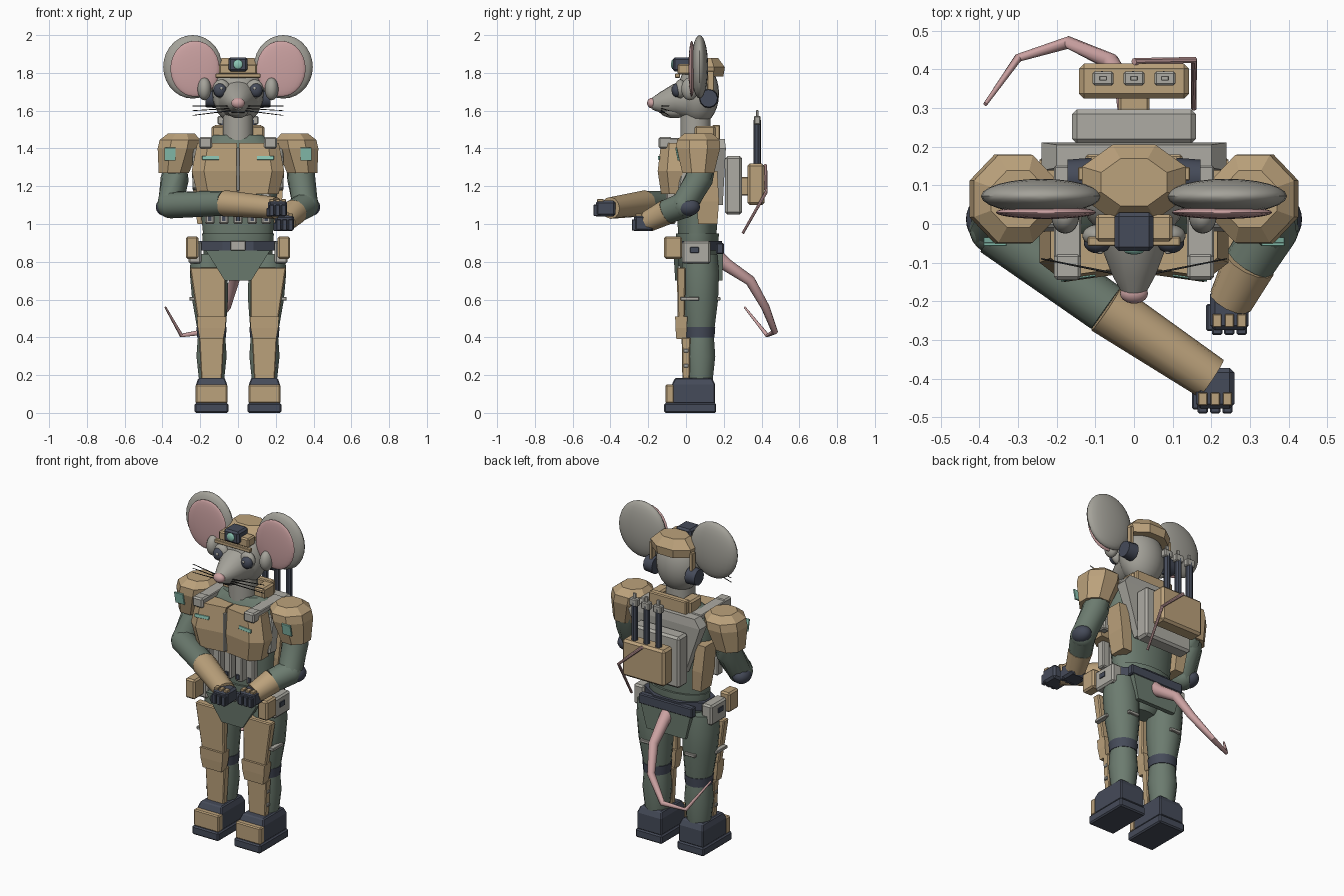
import bpy, bmesh
from math import cos, sin, pi, tau, radians
from mathutils import Vector

default_cube = bpy.data.objects.get("Cube")
if default_cube:
    bpy.data.objects.remove(default_cube, do_unlink=True)


def material(name, *rgb):
    mat = bpy.data.materials.new(name)
    mat.use_nodes = True
    mat.diffuse_color = (*rgb, 1)
    mat.node_tree.nodes["Principled BSDF"].inputs["Base Color"].default_value = (*rgb, 1)
    return mat


tan_armour = material("tan armour", .5, .36, .2)
green_cloth = material("grey green cloth", .15, .2, .16)
grey_gear = material("light grey gear", .42, .41, .37)
grey_fur = material("grey fur", .37, .36, .32)
dark_slate = material("dark slate", .06, .07, .1)
pink_skin = material("pink skin", .6, .36, .36)
teal_light = material("teal light", .27, .58, .47)
black_line = material("black line", .02, .02, .02)


def finish(bm, name, mat, bevel=0, smooth=False):
    """Turn a bmesh into a finished object."""
    bmesh.ops.recalc_face_normals(bm, faces=bm.faces)
    mesh = bpy.data.meshes.new(name)
    bm.to_mesh(mesh)
    bm.free()
    part = bpy.data.objects.new(name, mesh)
    bpy.context.collection.objects.link(part)
    mesh.materials.append(mat)
    if smooth:
        bpy.ops.object.select_all(action='DESELECT')
        part.select_set(True)
        bpy.context.view_layer.objects.active = part
        bpy.ops.object.shade_smooth_by_angle(angle=radians(40))
    if bevel:
        modifier = part.modifiers.new("Bevel", 'BEVEL')
        modifier.width, modifier.segments = bevel, 1
    return part


def skin(name, mat, rings, **options):
    """Join rings of points into a closed surface."""
    bm = bmesh.new()
    loops = [[bm.verts.new(point) for point in ring] for ring in rings]
    for low, high in zip(loops, loops[1:]):
        for i in range(len(low)):
            bm.faces.new((low[i - 1], low[i], high[i], high[i - 1]))
    bm.faces.new(loops[0])
    bm.faces.new(loops[-1])
    return finish(bm, name, mat, **options)


def polygon(sides):
    """Regular outline whose flats touch the unit circle."""
    angles = [tau * (i + .5) / sides for i in range(sides)]
    return [(cos(a) / cos(pi / sides), sin(a) / cos(pi / sides)) for a in angles]


square, octagon, circle = polygon(4), polygon(8), polygon(16)


def loft(name, mat, centre, levels, outline=square, depth=1, lean=0, **options):
    """Stack an outline at levels of (height, half width); lean shifts the top sideways."""
    bottom, top = levels[0][0], levels[-1][0]
    rings = []
    for z, r in levels:
        middle = centre[0] + lean * (z - bottom) / (top - bottom)
        rings.append([(middle + x * r, centre[1] + y * r * depth, z) for x, y in outline])
    return skin(name, mat, rings, **options)


def limb(name, mat, points, start, end, sides=12):
    """Round tube through points, tapering from the start radius to the end radius."""
    points = [Vector(p) for p in points]
    last = len(points) - 1
    rings = []
    for i, p in enumerate(points):
        along = (points[min(i + 1, last)] - points[max(i - 1, 0)]).normalized()
        across = along.cross(Vector((.3, .2, 1))).normalized()
        up = along.cross(across)
        r = start + (end - start) * i / last
        rings.append([p + r * (across * x + up * y) for x, y in polygon(sides)])
    return skin(name, mat, rings, smooth=True)


def box(name, mat, centre, size, turn=(0, 0, 0)):
    """Box with lightly cut edges."""
    bm = bmesh.new()
    bmesh.ops.create_cube(bm, size=1)
    bmesh.ops.scale(bm, vec=size, verts=bm.verts)
    part = finish(bm, name, mat, bevel=min(size) / 7)
    part.location, part.rotation_euler = centre, turn
    return part


def ball(name, mat, centre, radii):
    bm = bmesh.new()
    bmesh.ops.create_uvsphere(bm, u_segments=24, v_segments=14, radius=1)
    bmesh.ops.scale(bm, vec=radii, verts=bm.verts)
    part = finish(bm, name, mat, smooth=True)
    part.location = centre
    return part


# Trunk, hips and belt
body = Vector((0, .06))
loft("torso", green_cloth, body, [(.9, .18), (1.1, .2), (1.3, .22), (1.4, .22), (1.47, .13)], circle, .55, smooth=True)
loft("hips", green_cloth, body, [(.7, .09), (.8, .18), (.95, .19)], circle, .6, smooth=True)
loft("front_flap", green_cloth, (0, -.05), [(.7, .07), (.86, .17)], depth=.1)
loft("back_flap", green_cloth, (0, .18), [(.7, .13), (.86, .17)], depth=.1)
loft("belt", dark_slate, body, [(.86, .2), (.91, .2)], octagon, .65)
box("back_belt", dark_slate, (0, .18, .87), (.36, .04, .06))
box("buckle", grey_gear, (0, -.075, .885), (.08, .02, .05))
box("chest_seam", grey_gear, (0, -.125, 1.29), (.014, .02, .23))
for i in range(-2, 3):
    box("magazine", grey_gear, (i * .075, -.08, 1.09), (.05, .05, .18))
    box("magazine_tab", dark_slate, (i * .075, -.107, 1.03), (.02, .01, .03))

# Neck, head and snout
loft("neck", grey_fur, (0, .05), [(1.4, .08), (1.6, .08)], circle, smooth=True)
box("collar_back", tan_armour, (0, .16, 1.48), (.25, .04, .09))
ball("head", grey_fur, (0, .065, 1.69), (.135, .11, .165))
limb("snout", grey_fur, [(0, .02, 1.66), (0, -.06, 1.655), (0, -.13, 1.64), (0, -.18, 1.635)], .11, .03, 18)
ball("jaw", grey_fur, (0, -.06, 1.6), (.055, .08, .04))
ball("nose", pink_skin, (0, -.18, 1.64), (.036, .026, .028))
box("mouth", black_line, (0, -.125, 1.59), (.07, .03, .006))

# Cap and head lamp
loft("cap", tan_armour, (0, .108), [(1.78, .125), (1.83, .135), (1.88, .085)], octagon, .72)
box("cap_brow", tan_armour, (0, -.01, 1.82), (.2, .07, .055))
box("cap_visor", tan_armour, (0, -.045, 1.785), (.24, .025, .022))
lamp = Vector((0, -.02, 1.845))
box("lamp", dark_slate, lamp, (.1, .1, .075))
ball("lamp_lens", teal_light, lamp + Vector((0, -.05, 0)), (.025, .009, .025))

# Backpack with launch tubes
loft("back_harness", grey_gear, (0, .175), [(1.1, .13), (1.4, .24), (1.45, .2)], depth=.15)
box("pack_frame", grey_gear, (0, .252, 1.205), (.32, .09, .31))
box("pack_link", tan_armour, (0, .31, 1.2), (.08, .04, .1))
box("pack_box", tan_armour, (0, .37, 1.21), (.285, .09, .22))
for i in (-1, 0, 1):
    tube = Vector((i * .08, .377, 1.55))
    limb("launch_tube", dark_slate, [tube - Vector((0, 0, .25)), tube], .018, .018, 8)
    box("tube_cap", grey_gear, tube, (.055, .036, .045))
    box("tube_pin", grey_gear, tube + Vector((0, 0, .035)), (.02, .012, .035))

# Cable and tail
limb("cable", pink_skin, [(0, .42, 1.31), (.155, .425, 1.17), (.155, .3, .95)], .009, .007, 8)
limb("tail", pink_skin, [(0, .16, .83), (0, .22, .78), (-.02, .34, .7), (-.06, .42, .56),
                         (-.17, .47, .43), (-.3, .43, .41), (-.385, .31, .56)], .038, .005)

chest_outline = [(.005, -.125), (.18, -.15), (.245, -.1), (.245, -.02), (.005, -.04)]

for side, word in ((1, "left_"), (-1, "right_")):
    # Ears, eyes, headset and whiskers
    ball(word + "ear", grey_fur, (side * .24, .072, 1.832), (.156, .045, .168))
    ball(word + "inner_ear", pink_skin, (side * .228, .03, 1.822), (.13, .017, .148))
    ball(word + "ear_root", grey_fur, (side * .178, .02, 1.715), (.036, .045, .06))
    ball(word + "eye_rim", grey_fur, (side * .088, -.03, 1.715), (.046, .03, .05))
    ball(word + "eye", dark_slate, (side * .095, -.048, 1.708), (.035, .028, .037))
    ball(word + "eye_glint", grey_gear, (side * .088, -.073, 1.718), (.008, .005, .008))
    limb(word + "headphone", dark_slate, [(side * .11, .12, 1.665), (side * .172, .12, 1.665)], .05, .045)
    box(word + "headset_strap", tan_armour, (side * .135, .13, 1.75), (.02, .035, .12))
    for i in range(3):
        tip = Vector((side * .24, -.09, 1.575 + i * .025))
        limb(word + "whisker", black_line, [(side * .04, -.13, 1.6 + i * .012), tip], .0025, .0015, 4)

    # Collar, chest armour and straps
    box(word + "collar", tan_armour, (side * .105, .1, 1.475), (.07, .11, .09))
    loft(word + "chest_plate", tan_armour, (0, 0), [(1.16, .88), (1.28, 1), (1.43, .88)],
         [(side * x, y) for x, y in chest_outline])
    box(word + "chest_light", teal_light, (side * .145, -.138, 1.35), (.09, .009, .02), (-.1, 0, -side * .14))
    box(word + "strap_clip", grey_gear, (side * .172, -.11, 1.43), (.07, .07, .06))
    box(word + "shoulder_strap", grey_gear, (side * .172, .03, 1.44), (.07, .24, .03))
    box(word + "chest_strap", grey_gear, (side * .215, .01, 1.29), (.05, .07, .22), (-.15, 0, 0))
    loft(word + "side_plate", tan_armour, (side * .185, .115), [(1, .03), (1.12, .035), (1.28, .03)],
         depth=1.7, lean=side * .03)

    # Shoulder pads and upper arms
    loft(word + "shoulder_pad", tan_armour, (side * .34, .065), [(1.27, .08), (1.4, .11), (1.445, .108), (1.48, .07)],
         octagon, 1.05, lean=-side * .04)
    box(word + "pad_light", teal_light, (side * .36, -.046, 1.37), (.06, .009, .07), (.2, 0, 0))
    elbow = Vector((side * .357, -.01, 1.1))
    limb(word + "upper_arm", green_cloth, [(side * .325, .09, 1.36), (side * .335, .07, 1.24), elbow], .076, .068)
    ball(word + "elbow", green_cloth, elbow, (.07, .07, .07))
    ball(word + "elbow_pad", dark_slate, elbow + Vector((side * .028, .022, -.01)), (.05, .062, .048))

    # Legs and their armour
    leg = Vector((side * .14, .075))
    loft(word + "thigh", green_cloth, leg, [(.44, .075), (.6, .095), (.74, .1), (.84, .09)], circle,
         lean=side * .02, smooth=True)
    loft(word + "knee_band", dark_slate, leg, [(.4, .076), (.455, .08)], circle, smooth=True)
    loft(word + "shin", green_cloth, leg, [(.17, .066), (.3, .08), (.41, .072)], circle, smooth=True)
    front = leg - Vector((0, .1))
    loft(word + "thigh_plate", tan_armour, front, [(.5, .075), (.77, .095)], depth=.25, lean=side * .02, bevel=.006)
    loft(word + "knee_plate", tan_armour, front, [(.39, .062), (.45, .073), (.51, .077)], depth=.42)
    loft(word + "shin_plate", tan_armour, front + Vector((0, .025)), [(.18, .055), (.4, .066)], depth=.35, bevel=.005)
    box(word + "thigh_clip", grey_gear, (side * .243, .02, .605), (.03, .1, .018))
    box(word + "thigh_back_clip", grey_gear, (side * .15, .172, .605), (.07, .02, .018))
    for z in (.25, .33):
        box(word + "shin_clip", grey_gear, (side * .195, 0, z), (.025, .025, .018))

    # Boots
    box(word + "boot_sole", dark_slate, (leg.x, .022, .026), (.178, .276, .052))
    loft(word + "boot", dark_slate, (leg.x, .04), [(.05, .082), (.15, .082), (.185, .07)], depth=1.4, bevel=.006)
    box(word + "toe_plate", tan_armour, (leg.x, -.085, .1), (.168, .045, .1))

    # Belt pouches
    box(word + "hip_pouch", tan_armour, (side * .243, -.068, .875), (.066, .095, .118))
    box(word + "side_case", grey_gear, (side * .228, .055, .85), (.07, .15, .12))
    box(word + "case_latch", dark_slate, (side * .264, .045, .862), (.008, .045, .03))


def forearm(word, elbow, cuff, wrist, hand):
    """Sleeve, bracer and fist with armoured knuckles."""
    limb(word + "forearm", green_cloth, [elbow, cuff], .068, .064)
    limb(word + "bracer", tan_armour, [cuff, wrist], .067, .056)
    hand = Vector(hand)
    box(word + "hand", dark_slate, hand, (.1, .105, .085))
    box(word + "thumb", dark_slate, hand - Vector((.045, .02, .02)), (.03, .07, .045))
    for i in (-1, 0, 1):
        finger = hand + Vector((i * .032, -.045, -.01))
        box(word + "finger", dark_slate, finger, (.027, .04, .06))
        box(word + "knuckle", tan_armour, finger + Vector((0, .017, .052)), (.024, .034, .016))


forearm("right_", (-.357, -.015, 1.1), (-.072, -.218, 1.11), (.2, -.4, 1.085), (.21, -.425, 1.082))
forearm("left_", (.357, -.01, 1.1), (.3, -.1, 1.065), (.25, -.2, 1.015), (.247, -.222, 1.005))
